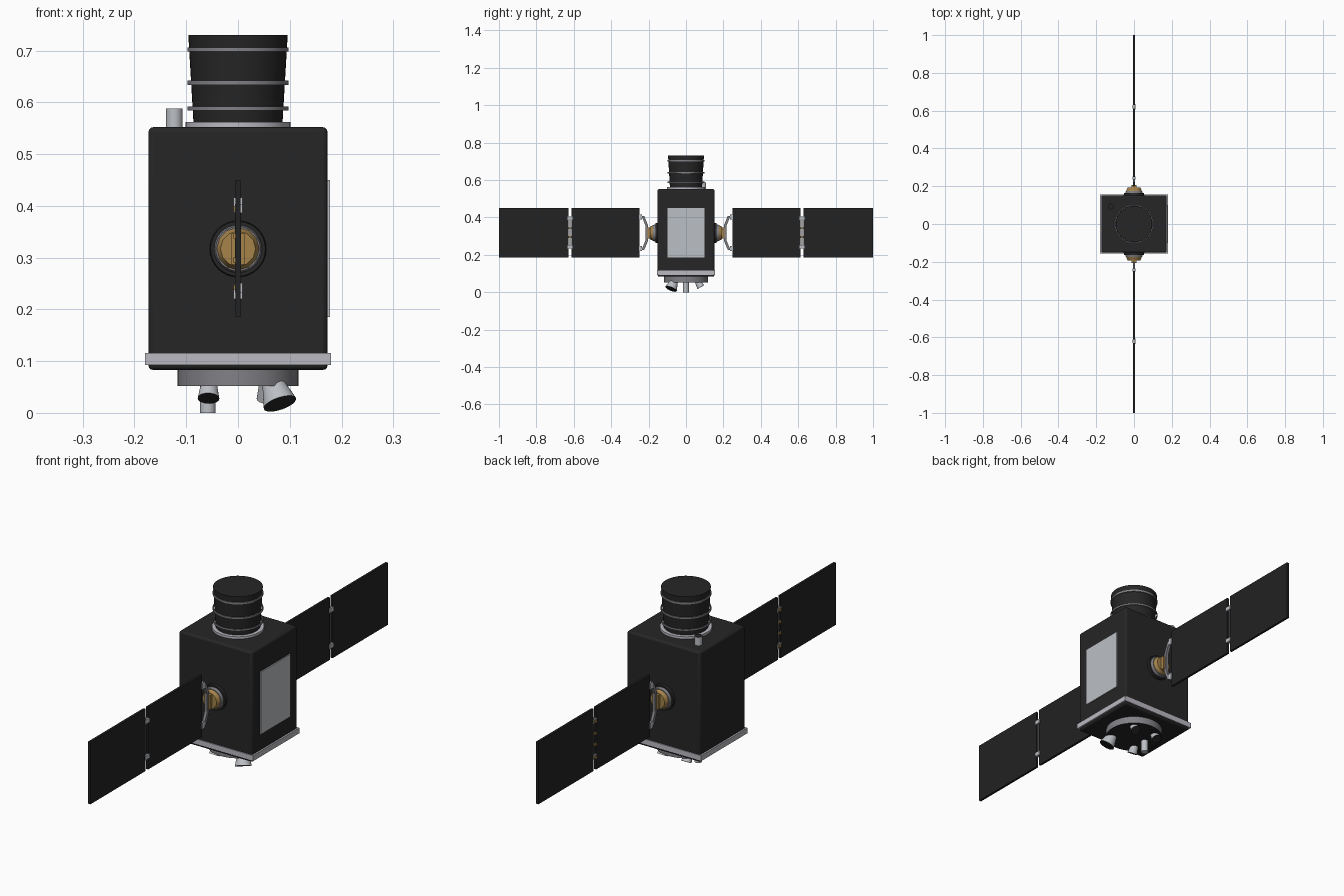
import bpy, bmesh, math
from mathutils import Vector, Matrix

if "Cube" in bpy.data.objects:
    bpy.data.objects.remove(bpy.data.objects["Cube"], do_unlink=True)


def material(name, r, g, b):
    m = bpy.data.materials.new(name)
    m.use_nodes = True
    m.diffuse_color = (r, g, b, 1)
    node = next(n for n in m.node_tree.nodes if n.type == "BSDF_PRINCIPLED")
    node.inputs["Base Color"].default_value = (r, g, b, 1)
    node.inputs["Roughness"].default_value = 0.6
    return m


BLACK = material("black blanket", .019, .019, .019)
PANEL = material("solar panel black", .016, .016, .016)
SILVER = material("silver", .50, .52, .55)
TRIM = material("pale trim", .50, .49, .54)
GREY = material("mid grey", .22, .22, .24)
GOLD = material("gold", .38, .23, .07)


def finish(name, bm, mats, smooth=False, bevel=0):
    bmesh.ops.recalc_face_normals(bm, faces=bm.faces)
    me = bpy.data.meshes.new(name)
    bm.to_mesh(me)
    bm.free()
    for m in mats:
        me.materials.append(m)
    ob = bpy.data.objects.new(name, me)
    bpy.context.collection.objects.link(ob)
    if bevel:
        mod = ob.modifiers.new("Bevel", "BEVEL")
        mod.width, mod.segments = bevel, 3
    if smooth:
        bpy.ops.object.select_all(action="DESELECT")
        ob.select_set(True)
        bpy.context.view_layer.objects.active = ob
        bpy.ops.object.shade_smooth_by_angle(angle=math.radians(35))
    return ob


def box(name, lo, hi, mat, bevel=0):
    lo, hi = Vector(lo), Vector(hi)
    bm = bmesh.new()
    bmesh.ops.create_cube(bm, size=1, matrix=Matrix.Translation((lo + hi) / 2)
                          @ Matrix.Diagonal((*(hi - lo), 1)))
    return finish(name, bm, [mat], bevel > 0, bevel)


def tube(name, start, end, r1, r2, mat, sides=32, cap=None):
    """Cylinder or cone between two points; the end face may have its own colour."""
    start, end = Vector(start), Vector(end)
    axis = end - start
    turn = axis.to_track_quat("Z", "Y").to_matrix().to_4x4()
    bm = bmesh.new()
    bmesh.ops.create_cone(bm, cap_ends=True, segments=sides, radius1=r1, radius2=r2,
                          depth=axis.length,
                          matrix=Matrix.Translation((start + end) / 2) @ turn)
    bm.normal_update()
    if cap:
        for f in bm.faces:
            f.material_index = int(f.normal.dot(axis.normalized()) > .99)
    return finish(name, bm, [mat, cap or mat], True)


def lathe(name, profile, mat, sides=48):
    """Closed profile of (radius, z) points spun about the z axis."""
    bm = bmesh.new()
    rings = [[bm.verts.new((r * math.cos(a), r * math.sin(a), z)) for r, z in profile]
             for a in (math.tau * i / sides for i in range(sides))]
    n = len(profile)
    for i in range(sides):
        a, b = rings[i], rings[(i + 1) % sides]
        for j in range(n):
            bm.faces.new((a[j], b[j], b[(j + 1) % n], a[(j + 1) % n]))
    return finish(name, bm, [mat], True)


def strip(name, path, width, half_x, mat):
    """Flat bracket following a (y, z) path, given a width and a thickness."""
    bm = bmesh.new()
    pts = [Vector(p) for p in path]
    rows = []
    for i, p in enumerate(pts):
        t = (pts[min(i + 1, len(pts) - 1)] - pts[max(i - 1, 0)]).normalized()
        side = Vector((-t.y, t.x)) * width / 2
        rows.append([bm.verts.new((x, *(p + side * s)))
                     for x, s in ((-half_x, -1), (half_x, -1), (half_x, 1), (-half_x, 1))])
    for a, b in zip(rows, rows[1:]):
        for k in range(4):
            bm.faces.new((a[k], a[(k + 1) % 4], b[(k + 1) % 4], b[k]))
    bm.faces.new(rows[0])
    bm.faces.new(rows[-1])
    return finish(name, bm, [mat])


# Main bus
box("body", (-.173, -.152, .083), (.173, .152, .552), BLACK, .009)
box("base_flange", (-.18, -.156, .093), (.18, .156, .116), TRIM)
box("radiator", (.172, -.10, .185), (.178, .10, .45), SILVER)

# Telescope with hoops
tube("telescope_collar", (0, 0, .55), (0, 0, .562), .101, .101, TRIM, 48)
tube("telescope_barrel", (0, 0, .56), (0, 0, .73), .086, .096, BLACK, 48)
for i, z in enumerate((.588, .638, .702)):
    lathe(f"telescope_hoop_{i}", [(.094, z - .004), (.098, z - .004),
                                  (.098, z + .004), (.094, z + .004)], GREY)

# Small sensor on the roof
tube("roof_sensor", (-.123, .092, .55), (-.123, .092, .588), .016, .016, SILVER, 24, BLACK)

# Underside deck, antenna and thrusters
tube("lower_deck", (0, 0, .085), (0, 0, .052), .117, .117, GREY, 48, BLACK)
tube("lower_antenna", (-.058, 0, .055), (-.058, 0, 0), .015, .015, SILVER, 24)
tube("large_thruster", (.066, -.062, .062), (.081, -.080, .018), .020, .033, SILVER, 24, BLACK)
for i, (sx, sy) in enumerate(((-1, -1), (-1, 1), (1, 1))):
    tube(f"small_thruster_{i}", (sx * .056, sy * .062, .058), (sx * .057, sy * .079, .028),
         .015, .021, SILVER, 24, BLACK)

# Solar wings, one per side
MID = .317
for side, s in (("front", -1), ("back", 1)):
    def block(name, x, y, z, mat):
        ya, yb = sorted((s * y[0], s * y[1]))
        return box(f"{side}_{name}", (x[0], ya, z[0]), (x[1], yb, z[1]), mat)

    # Rotary drive
    for name, y0, y1, r0, r1, mat in (("drive_base", .15, .163, .055, .053, BLACK),
                                      ("drive_ring", .163, .176, .046, .043, GREY),
                                      ("drive_hub", .176, .192, .041, .034, GOLD)):
        tube(f"{side}_{name}", (0, s * y0, MID), (0, s * y1, MID), r0, r1, mat,
             12 if mat == GOLD else 32)
    block("drive_head", (-.013, .013), (.19, .207), (MID - .03, MID + .03), GOLD)

    # Yoke bracket
    path = [(.25, .402), (.228, .402), (.209, .355), (.209, .279), (.228, .232), (.25, .232)]
    strip(f"{side}_yoke", [(s * y, z) for y, z in path], .014, .006, GREY)
    for i, z in enumerate((.234, .402)):
        block(f"yoke_clip_{i}", (-.009, .009), (.236, .252), (z - .014, z + .014), SILVER)

    # Panels and the hinges joining them
    block("inner_panel", (-.005, .005), (.248, .611), (.185, .45), PANEL)
    block("outer_panel", (-.005, .005), (.629, 1.0), (.185, .45), PANEL)
    for i, z in enumerate((.242, .395)):
        block(f"hinge_{i}", (-.006, .009), (.606, .634), (z - .009, z + .009), SILVER)
    for i, z in enumerate((.242, .295, .342, .395)):
        block(f"hinge_spring_{i}", (-.009, -.004), (.611, .629), (z - .005, z + .005), GOLD)
    block("hinge_rod", (-.003, .003), (.618, .622), (.235, .405), GREY)
